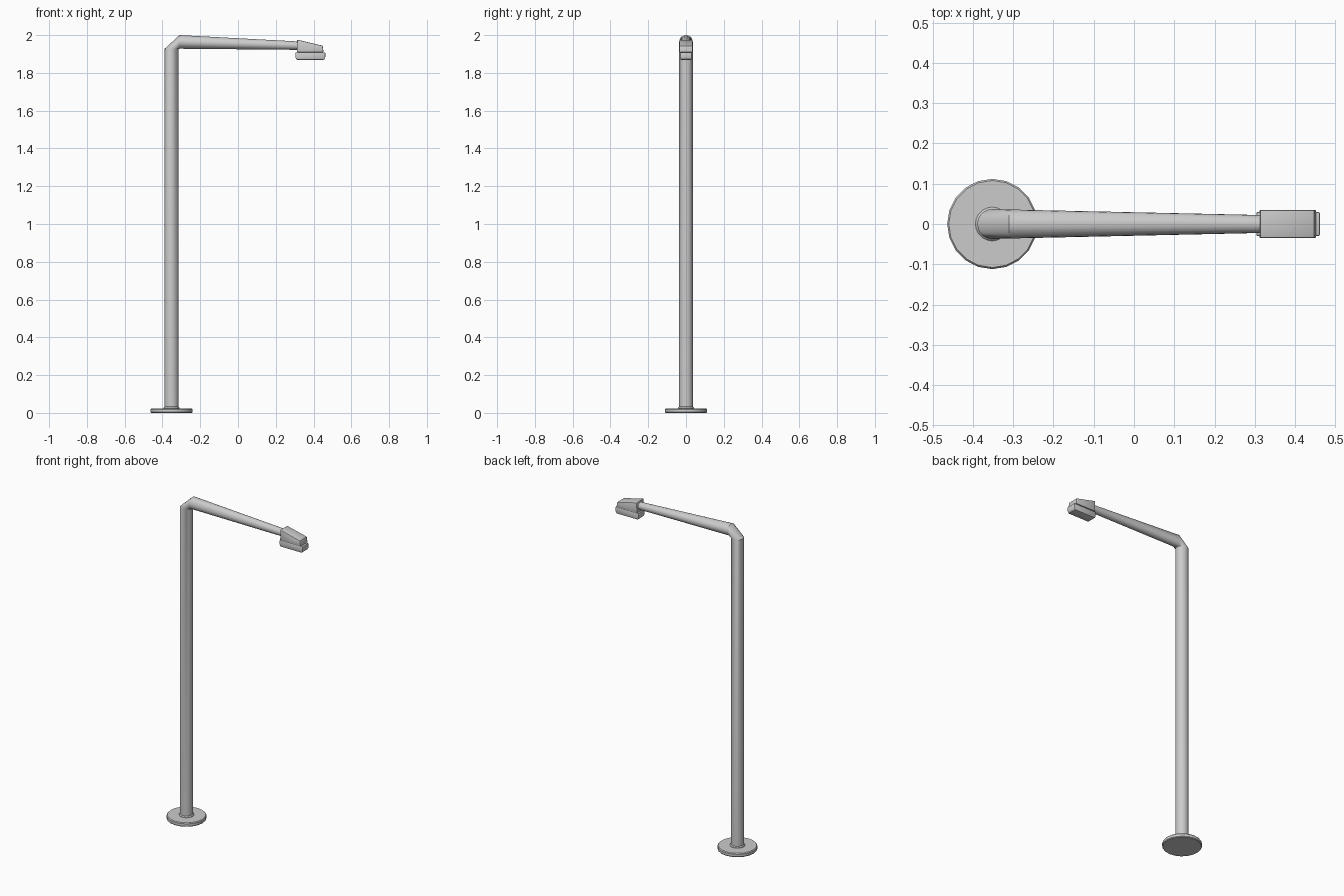
import bpy, bmesh, math
from mathutils import Vector

if "Cube" in bpy.data.objects:
    bpy.data.objects.remove(bpy.data.objects["Cube"])

PX = -0.352   # pole axis
SIDES = 20


def finish(name, bm, smooth=True):
    bmesh.ops.recalc_face_normals(bm, faces=bm.faces[:])
    me = bpy.data.meshes.new(name)
    bm.to_mesh(me)
    bm.free()
    ob = bpy.data.objects.new(name, me)
    bpy.context.collection.objects.link(ob)
    bpy.ops.object.select_all(action='DESELECT')
    ob.select_set(True)
    bpy.context.view_layer.objects.active = ob
    if smooth:
        bpy.ops.object.shade_smooth_by_angle(angle=math.radians(30))
    return ob


def tube(name, rings):
    """Skin rings given as (x, z, radius, tilt); tilt 0 is level, 90 faces +x."""
    bm = bmesh.new()
    loops = []
    for x, z, r, tilt in rings:
        t = math.radians(tilt)
        u = Vector((math.cos(t), 0, -math.sin(t)))
        loop = []
        for i in range(SIDES):
            a = 2 * math.pi * i / SIDES
            p = Vector((x, 0, z)) + u * (r * math.cos(a))
            p.y = r * math.sin(a)
            loop.append(bm.verts.new(p))
        loops.append(loop)
    for a, b in zip(loops, loops[1:]):
        for i in range(SIDES):
            j = (i + 1) % SIDES
            bm.faces.new((a[i], a[j], b[j], b[i]))
    bm.faces.new(loops[0])
    bm.faces.new(loops[-1])
    return finish(name, bm)


def extruded(name, profile, half, bevel):
    """Side profile (x, z) extruded across y, with bevelled edges."""
    bm = bmesh.new()
    f = bm.faces.new([bm.verts.new((x, -half, z)) for x, z in profile])
    ext = bmesh.ops.extrude_face_region(bm, geom=[f])
    moved = [v for v in ext['geom'] if isinstance(v, bmesh.types.BMVert)]
    bmesh.ops.translate(bm, verts=moved, vec=(0, 2 * half, 0))
    bmesh.ops.recalc_face_normals(bm, faces=bm.faces[:])
    bmesh.ops.bevel(bm, geom=bm.edges[:], offset=bevel, segments=2,
                    profile=0.5, affect='EDGES')
    return finish(name, bm)


# Base plate with rounded rim, and small collar around the pole
tube("base_plate", [(PX, 0, 0.109, 0), (PX, 0.004, 0.112, 0),
                    (PX, 0.019, 0.112, 0), (PX, 0.024, 0.108, 0)])
tube("base_collar", [(PX, 0.02, 0.042, 0), (PX, 0.027, 0.042, 0),
                     (PX, 0.033, 0.037, 0)])

# Pole, chamfered elbow and tapering arm as one skin
tube("pole_and_arm", [(PX, 0.02, 0.037, 0), (PX, 1.927, 0.037, 0),
                      (-0.31, 1.964, 0.036, 90), (0.325, 1.944, 0.022, 90)])

# Lamp housing, wedge-shaped towards the tip
extruded("lamp_housing", [(0.311, 1.909), (0.453, 1.909), (0.448, 1.944),
                          (0.313, 1.976)], 0.035, 0.004)

# Lens below the housing
extruded("lamp_lens", [(0.311, 1.869), (0.455, 1.869), (0.462, 1.88),
                       (0.462, 1.909), (0.304, 1.909), (0.304, 1.88)],
         0.030, 0.004)
